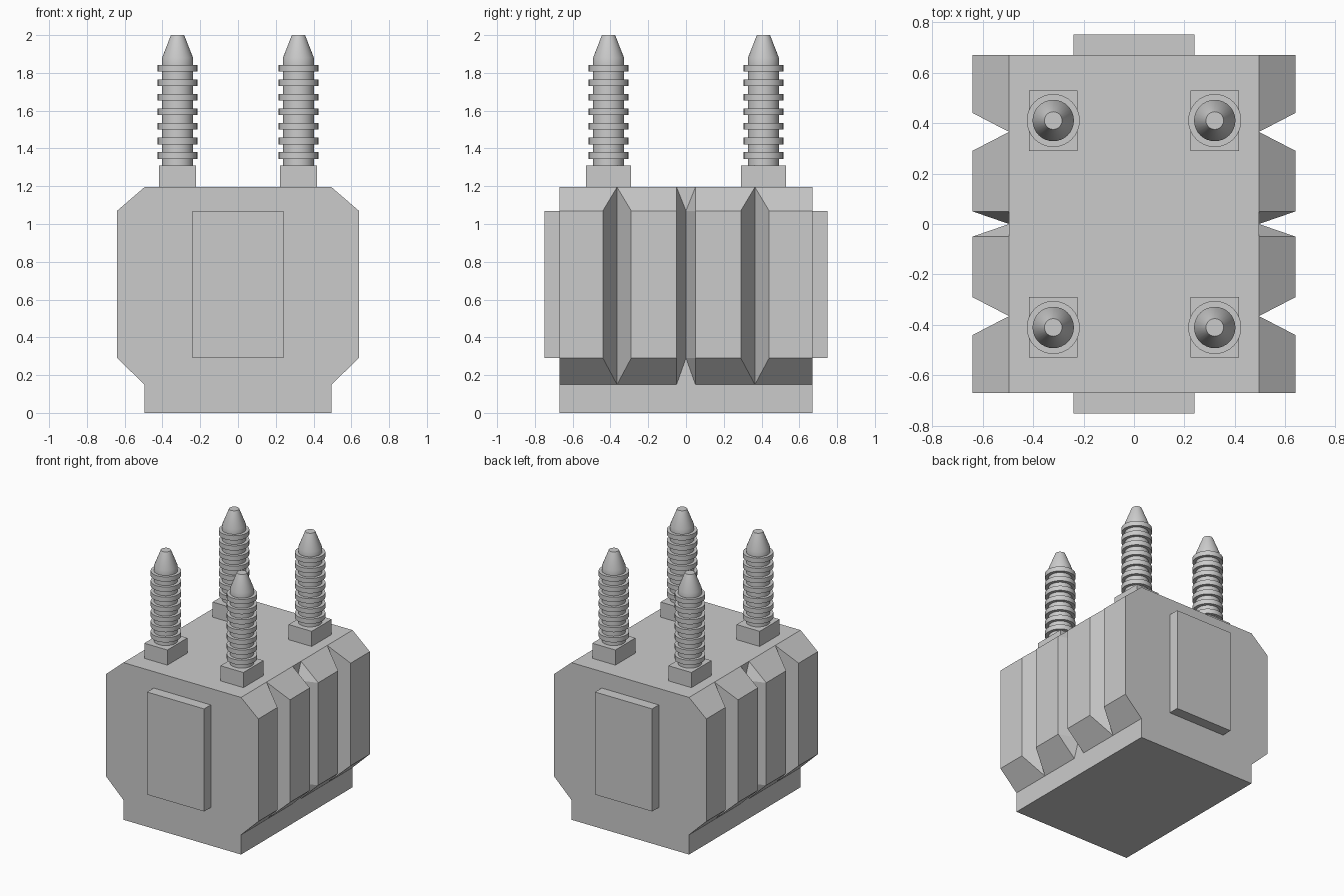
import bpy, bmesh, math

if "Cube" in bpy.data.objects:
    bpy.data.objects.remove(bpy.data.objects["Cube"])

XC, XO = 0.495, 0.64                 # core and fin half widths
Z0, Z1, Z2, Z3 = 0.15, 0.29, 1.07, 1.195
YE = 0.67


def finish(bm, name):
    bmesh.ops.recalc_face_normals(bm, faces=bm.faces)
    me = bpy.data.meshes.new(name)
    bm.to_mesh(me)
    bm.free()
    ob = bpy.data.objects.new(name, me)
    bpy.context.collection.objects.link(ob)
    return ob


def box(name, x0, x1, y0, y1, z0, z1):
    bm = bmesh.new()
    bmesh.ops.create_cube(bm, size=1)
    for v in bm.verts:
        v.co = (x1 if v.co.x > 0 else x0, y1 if v.co.y > 0 else y0, z1 if v.co.z > 0 else z0)
    return finish(bm, name)


def hull(name, points):
    bm = bmesh.new()
    for p in points:
        bm.verts.new(p)
    bmesh.ops.convex_hull(bm, input=bm.verts)
    bmesh.ops.dissolve_limit(bm, angle_limit=0.01, verts=bm.verts, edges=bm.edges)
    return finish(bm, name)


def lathe(name, profile, cx, cy, segments=32):
    bm = bmesh.new()
    rings = []
    for r, z in profile:
        rings.append([bm.verts.new((cx + r * math.cos(math.tau * i / segments),
                                    cy + r * math.sin(math.tau * i / segments), z))
                      for i in range(segments)])
    for a, b in zip(rings, rings[1:]):
        for i in range(segments):
            j = (i + 1) % segments
            bm.faces.new((a[i], a[j], b[j], b[i]))
    bm.faces.new(rings[0])
    bm.faces.new(rings[-1])
    ob = finish(bm, name)
    bpy.ops.object.select_all(action='DESELECT')
    ob.select_set(True)
    bpy.context.view_layer.objects.active = ob
    bpy.ops.object.shade_smooth_by_angle(angle=math.radians(30))
    return ob


# Central tank
box("tank_core", -XC, XC, -YE, YE, 0, Z3)

# Chamfered side fins separated by V grooves
for sx in (-1, 1):
    for sy in (-1, 1):
        inner = [(XO, y, z) for y in (0.05, 0.29) for z in (Z1, Z2)]
        inner += [(XC, y, z) for y in (0.05, 0.365) for z in (Z0, Z3)]
        inner += [(XC, 0, Z1), (XC, 0, Z2)]
        outer = [(XO, y, z) for y in (0.44, YE) for z in (Z1, Z2)]
        outer += [(XC, y, z) for y in (0.365, YE) for z in (Z0, Z3)]
        for name, pts in (("inner_fin", inner), ("outer_fin", outer)):
            hull(name, [(sx * x, sy * y, z) for x, y, z in pts])

# Front and back panels
box("front_panel", -0.24, 0.24, -0.75, -YE, Z1, Z2)
box("back_panel", -0.24, 0.24, YE, 0.75, Z1, Z2)

# Ribbed insulator posts on rectangular feet
profile = [(0.082, 1.31)]
for i in range(7):
    z = 1.363 + i * 0.077
    profile += [(0.082, z - 0.018), (0.105, z - 0.018), (0.105, z + 0.018), (0.082, z + 0.018)]
profile += [(0.082, 1.88), (0.035, 2.0)]
for x in (-0.32, 0.32):
    for y in (-0.41, 0.41):
        box("insulator_foot", x - 0.097, x + 0.097, y - 0.12, y + 0.12, Z3, 1.31)
        lathe("insulator_post", profile, x, y)
